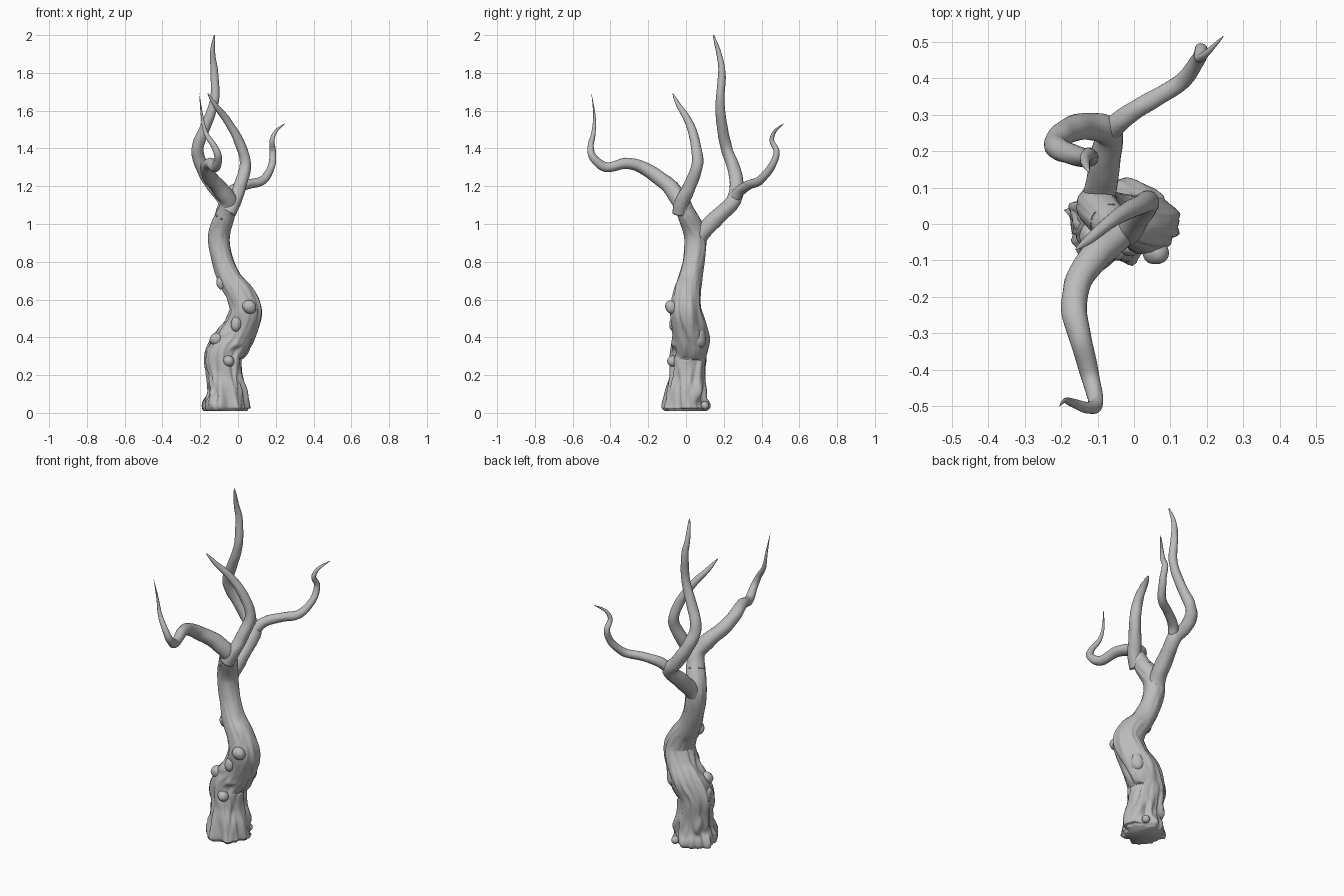
import bpy, bmesh, math
from mathutils import Vector, noise

if "Cube" in bpy.data.objects:
    bpy.data.objects.remove(bpy.data.objects["Cube"])

bark = bpy.data.materials.new("grey bark")
bark.diffuse_color = (0.5, 0.5, 0.5, 1)
bark.use_nodes = True
bark.node_tree.nodes["Principled BSDF"].inputs["Base Color"].default_value = (0.5, 0.5, 0.5, 1)


def finish(bm, name):
    """Turn a bmesh into a smooth shaded bark object."""
    bmesh.ops.recalc_face_normals(bm, faces=bm.faces)
    mesh = bpy.data.meshes.new(name)
    bm.to_mesh(mesh)
    bm.free()
    mesh.materials.append(bark)
    mesh.shade_smooth()
    obj = bpy.data.objects.new(name, mesh)
    bpy.context.collection.objects.link(obj)
    return obj


def smooth_path(points, steps):
    """Catmull-Rom curve through points of any dimension."""
    pts = [Vector(p) for p in points]
    pts = [pts[0] * 2 - pts[1]] + pts + [pts[-1] * 2 - pts[-2]]
    path = []
    for a, b, c, d in zip(pts, pts[1:], pts[2:], pts[3:]):
        for i in range(steps):
            t = i / steps
            path.append((b * 2 + (c - a) * t + (a * 2 - b * 5 + c * 4 - d) * t ** 2
                         + (b * 3 - a - c * 3 + d) * t ** 3) / 2)
    return path + [pts[-2]]


def sweep(name, centres, radii, sides, shape):
    """Tube along centres; shape(centre, angle, direction) scales each radius."""
    bm = bmesh.new()
    rings, side = [], Vector((1, 0, 0))
    last = len(centres) - 1
    for i, (centre, radius) in enumerate(zip(centres, radii)):
        along = (centres[min(i + 1, last)] - centres[max(i - 1, 0)]).normalized()
        if i == 0 and name == "trunk":
            along = Vector((0, 0, 1))
        side = (side - along * side.dot(along)).normalized()
        other = along.cross(side)
        ring = []
        for k in range(sides):
            angle = math.tau * k / sides
            out = side * math.cos(angle) + other * math.sin(angle)
            ring.append(bm.verts.new(centre + out * radius * shape(centre, angle, out)))
        rings.append(ring)
    for low, high in zip(rings, rings[1:]):
        for k in range(sides):
            n = (k + 1) % sides
            bm.faces.new((low[k], low[n], high[n], high[k]))
    bm.faces.new(rings[0][::-1])
    bm.faces.new(rings[-1])
    return finish(bm, name)


def trunk_bark(centre, angle, out):
    """Twisting ridges and lumps, fading towards the fork."""
    fade = max(0.25, 1 - centre.z)
    spot = Vector((out.x * 2.2, out.y * 2.2, centre.z * 5))
    fine = Vector((out.x * 5, out.y * 5, centre.z * 9))
    twist = angle + centre.z * 3 + noise.noise(spot) * 0.8
    ridge = 0.07 * math.sin(twist * 5) + 0.04 * math.sin(twist * 9 + 1)
    return 1 + fade * (ridge + 0.16 * noise.noise(spot) + 0.13 * noise.noise(fine))


def branch_bark(centre, angle, out):
    return 1 + 0.12 * noise.noise(centre * 14 + out)


# Trunk: centre and radius from the flared foot to the fork
trunk = smooth_path([
    (-.065, 0, .01, .1), (-.065, 0, .035, .118), (-.06, 0, .1, .105),
    (-.07, .01, .2, .093), (-.075, .015, .3, .095), (-.03, .025, .38, .096),
    (.015, .015, .46, .087), (.04, 0, .55, .082), (.01, .005, .63, .074),
    (-.04, .02, .7, .064), (-.08, .04, .8, .057), (-.1, .05, .9, .057),
    (-.095, .04, .97, .056), (-.065, .005, 1.05, .05), (-.05, -.02, 1.1, .038)], 8)
sweep("trunk", [p.xyz for p in trunk], [p.w for p in trunk], 64, trunk_bark)

# Branches: name, base radius, taper power, path
branches = [
    ("front_branch", .05, .85, [
        (-.07, .01, 1.04), (-.05, -.03, 1.12), (-.1, -.08, 1.19), (-.15, -.15, 1.25),
        (-.165, -.23, 1.3), (-.145, -.32, 1.32), (-.12, -.42, 1.3), (-.105, -.49, 1.35),
        (-.125, -.505, 1.41), (-.17, -.49, 1.48), (-.19, -.485, 1.57), (-.205, -.5, 1.69)]),
    ("middle_branch", .042, .6, [
        (-.05, -.03, 1.06), (-.02, -.02, 1.12), (.01, .02, 1.2), (.04, .06, 1.32),
        (0, .045, 1.45), (-.06, .01, 1.55), (-.12, -.04, 1.63), (-.16, -.07, 1.69)]),
    ("back_branch", .046, .5, [
        (-.1, .05, .9), (-.09, .1, .97), (-.08, .18, 1.05), (-.07, .25, 1.12),
        (-.13, .27, 1.2), (-.19, .25, 1.3), (-.215, .215, 1.4), (-.17, .19, 1.52),
        (-.125, .18, 1.65), (-.125, .19, 1.8), (-.135, .175, 1.9), (-.125, .145, 2)]),
    ("side_branch", .03, .6, [
        (-.07, .25, 1.13), (-.03, .29, 1.18), (.05, .34, 1.21), (.13, .39, 1.23),
        (.175, .45, 1.3), (.185, .48, 1.38), (.18, .455, 1.44), (.2, .47, 1.49),
        (.245, .515, 1.53)]),
]
for name, base, power, points in branches:
    path = smooth_path(points, 6)
    radii = [base * max(1 - i / (len(path) - 1), .005) ** power for i in range(len(path))]
    sweep(name, path, radii, 20, branch_bark)


# Knots and burls on the trunk
def knot(name, place, size, stretch=1.0):
    bm = bmesh.new()
    bmesh.ops.create_icosphere(bm, subdivisions=4, radius=size)
    for v in bm.verts:
        v.co *= 1 + 0.15 * noise.noise((v.co + Vector(place)) * 25)
        v.co.z *= stretch
    finish(bm, name).location = place


knot("upper_knot", (.06, -.075, .56), .036)
knot("middle_knot", (-.01, -.062, .47), .027, 1.5)
knot("lower_knot", (-.05, -.07, .275), .03)
knot("right_knot", (-.115, -.03, .39), .034)
knot("left_burl", (.065, .01, .5), .05, 1.4)
knot("back_burl", (.03, .06, .4), .045, 1.4)
knot("shoulder_burl", (-.12, .02, .31), .055)
knot("high_knot", (-.09, 0, .69), .025, 1.5)
knot("foot_knot", (0, .1, .04), .022)
